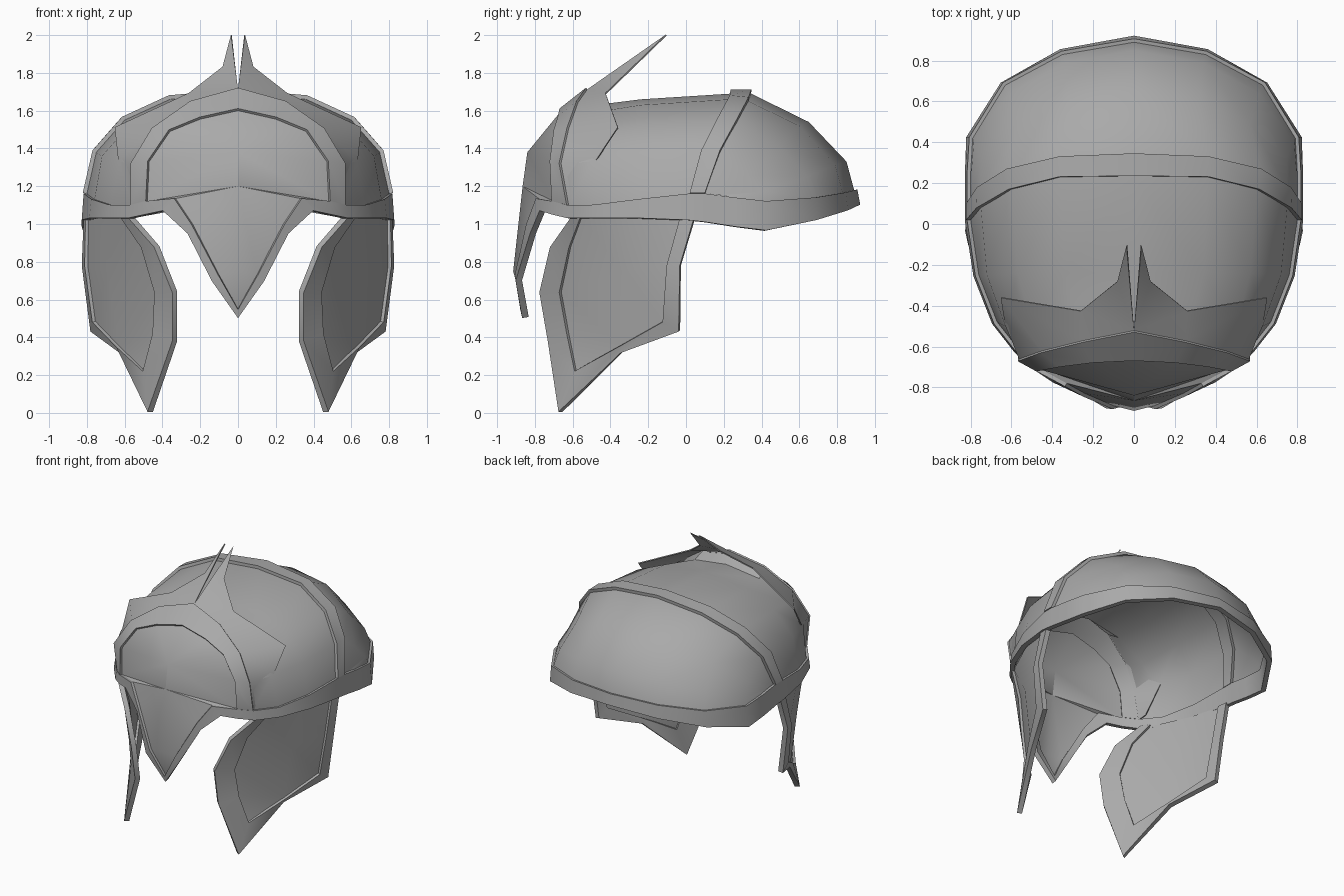
import bpy
import bmesh
from mathutils import Vector

cube = bpy.data.objects.get("Cube")
if cube:
    bpy.data.objects.remove(cube, do_unlink=True)

# One plain metal colour for everything
steel = bpy.data.materials.new("steel grey")
steel.use_nodes = True
steel_colour = (.4, .4, .4, 1)
steel.diffuse_color = steel_colour
steel.node_tree.nodes["Principled BSDF"].inputs["Base Color"].default_value = steel_colour


def build_sheet(name, points, faces, thickness=0.0, middle=(0, 0, 1)):
    """Make one half of a metal sheet, mirror it, and thicken it if asked."""
    mesh = bpy.data.meshes.new(name)
    bm = bmesh.new()
    verts = [bm.verts.new(p) for p in points]
    for face in faces:
        bm.faces.new([verts[i] for i in face])
    bmesh.ops.remove_doubles(bm, verts=bm.verts[:], dist=.0005)
    bmesh.ops.recalc_face_normals(bm, faces=bm.faces[:])
    # Turn the sheet so that it faces away from the middle of the helmet
    centre = Vector(middle)
    outward = sum(f.normal.dot(f.calc_center_median() - centre) * f.calc_area() for f in bm.faces)
    if outward < 0:
        bmesh.ops.reverse_faces(bm, faces=bm.faces[:])
    bm.to_mesh(mesh)
    bm.free()
    mesh.materials.append(steel)

    obj = bpy.data.objects.new(name, mesh)
    bpy.context.collection.objects.link(obj)
    mirror = obj.modifiers.new("mirror", 'MIRROR')
    mirror.use_clip = True
    mirror.merge_threshold = .001
    if thickness:
        solid = obj.modifiers.new("thickness", 'SOLIDIFY')
        solid.thickness = thickness
        solid.offset = 0
    bpy.ops.object.select_all(action='DESELECT')
    obj.select_set(True)
    bpy.context.view_layer.objects.active = obj
    bpy.ops.object.convert(target='MESH')
    bpy.ops.object.shade_smooth_by_angle(angle=.6)
    return obj


def build_loft(name, rows, thickness=0.0):
    """Join rows of equal length with quads."""
    width = len(rows[0])
    points = [p for row in rows for p in row]
    faces = []
    for r in range(len(rows) - 1):
        for c in range(width - 1):
            corner = r * width + c
            faces.append((corner, corner + 1, corner + width + 1, corner + width))
    return build_sheet(name, points, faces, thickness)


def build_named(name, points, faces, thickness=0.0):
    """Build a sheet from a dictionary of points and space separated face words."""
    keys = list(points)
    loops = [[keys.index(k) for k in word.split("-")] for word in faces.split()]
    return build_sheet(name, list(points.values()), loops, thickness)


# Arches of the helmet, each running from the side foot up to the crown
brow_arch = [(.56, -.62, 1.1), (.56, -.66, 1.32), (.45, -.62, 1.5), (.25, -.57, 1.64), (0, -.52, 1.71)]
face_arch = [(.48, -.7, 1.12), (.47, -.71, 1.33), (.36, -.69, 1.49), (.2, -.67, 1.555), (0, -.66, 1.6)]
front_arch = [(.67, -.48, 1.1), (.63, -.5, 1.33), (.5, -.5, 1.47), (.27, -.49, 1.59), (0, -.48, 1.63)]
mid_arch = [(.76, -.25, 1.13), (.72, -.25, 1.36), (.57, -.24, 1.53), (.34, -.24, 1.63), (0, -.24, 1.66)]
band_front = [(.8, .02, 1.16), (.75, .08, 1.38), (.6, .17, 1.55), (.36, .23, 1.66), (0, .235, 1.69)]
band_rear = [(.8, .1, 1.16), (.75, .18, 1.38), (.61, .27, 1.54), (.36, .33, 1.65), (0, .345, 1.69)]
rear_arch = [(.8, .16, 1.155), (.75, .33, 1.26), (.57, .5, 1.41), (.32, .6, 1.52), (0, .65, 1.54)]
low_arch = [(.8, .2, 1.15), (.785, .4, 1.17), (.61, .64, 1.25), (.34, .79, 1.31), (0, .85, 1.33)]
back_rim = [(.8, .25, 1.14), (.79, .42, 1.12), (.63, .68, 1.14), (.35, .83, 1.165), (0, .89, 1.18)]

# Skull and the two raised bands across it
build_loft("skull", [brow_arch, front_arch, mid_arch, band_front, band_rear, rear_arch, low_arch, back_rim])
build_loft("crown_band", [band_front, band_rear], .045)
build_loft("brow_band", [brow_arch, face_arch], .03)

# Rim band, running from the nose tip round to the back
nose_edge = [(0, -.86, .55), (.1, -.89, .73), (.24, -.83, 1.0), (.33, -.78, 1.135)]
rim_top = nose_edge + [a[0] for a in (face_arch, brow_arch, front_arch, mid_arch, band_front, band_rear)] + back_rim
rim_bottom = [
    (0, -.85, .505), (.135, -.885, .7), (.26, -.81, .95), (.39, -.76, 1.07),
    (.48, -.7, 1.05), (.57, -.62, 1.03), (.68, -.48, 1.03), (.77, -.25, 1.03),
    (.81, .01, 1.02), (.81, .1, 1.01), (.81, .26, .985), (.805, .42, .965),
    (.64, .68, 1.02), (.355, .84, 1.07), (0, .905, 1.1)]
build_loft("rim_band", [rim_top, rim_bottom], .035)

# Ridged face plate with its nose guard
face = {
    "top": face_arch[4], "bend": (0, -.84, 1.38), "bridge": (0, -.865, 1.2),
    "nose": (0, -.915, .75), "tip": nose_edge[0],
    "a": face_arch[3], "b": face_arch[2], "c": face_arch[1], "d": face_arch[0],
    "e": nose_edge[3], "f": nose_edge[2], "g": nose_edge[1]}
build_named("face_plate", face,
            "top-a-bend a-b-bend b-c-bend bend-c-d-bridge d-e-bridge "
            "e-f-bridge bridge-f-g-nose nose-g-tip")

# Swept brow wings rising to a pair of points
wing = {
    "foot": brow_arch[0], "side": brow_arch[1], "turn": brow_arch[2],
    "brow": brow_arch[3], "crest": brow_arch[4],
    "point": (.035, -.105, 2.0), "neck": (.08, -.28, 1.83), "dip": (.26, -.425, 1.69),
    "flare": (.65, -.36, 1.51), "waist": (.63, -.48, 1.33), "end": (.575, -.56, 1.12)}
build_named("brow_wings", wing,
            "crest-point-neck crest-neck-dip-brow brow-dip-flare-turn "
            "turn-flare-waist-side side-waist-end-foot", .008)

# Cheek guards: a raised frame around a thin bulged panel
frame_outer = [
    (.57, -.6, 1.04), (.43, -.71, .88), (.335, -.765, .64), (.335, -.72, .38), (.465, -.665, .005),
    (.61, -.34, .32), (.765, -.035, .435), (.81, -.03, .78), (.8, .045, 1.03)]
frame_inner = [
    (.61, -.55, 1.04), (.5, -.61, .88), (.43, -.66, .64), (.44, -.62, .42), (.49, -.58, .22),
    (.63, -.35, .355), (.755, -.12, .485), (.795, -.1, .78), (.79, -.03, 1.03)]
build_loft("cheek_frames", [frame_outer, frame_inner], .035)
panel = dict(zip("abcdefghi", frame_inner))
panel["m"] = (.735, -.28, 1.04)
panel["n"] = (.69, -.34, .75)
build_named("cheek_panels", panel, "a-m-n-b b-n-c c-n-f-d d-f-e m-i-h-n n-h-g-f")
